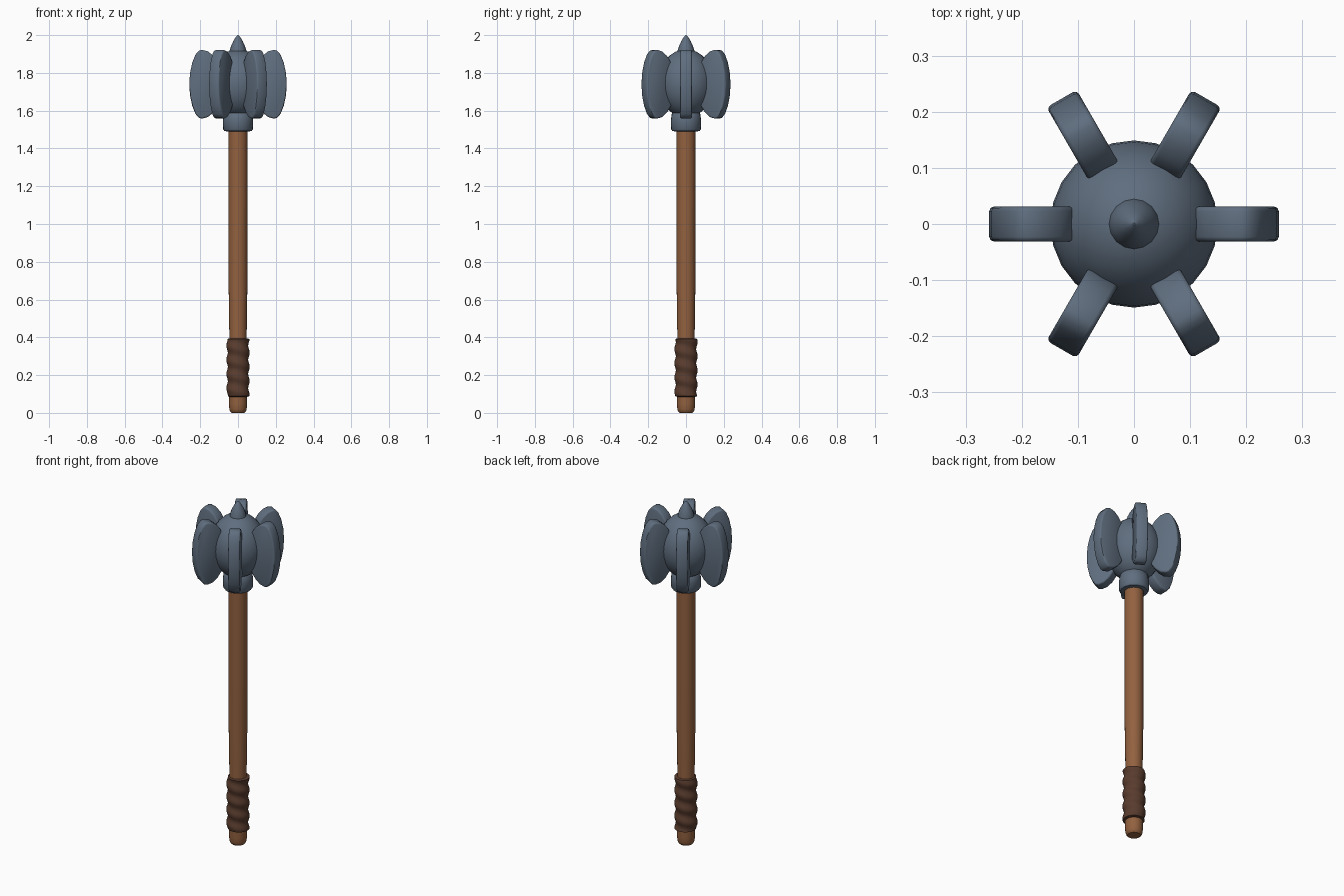
import bpy, bmesh, math
from mathutils import Matrix

cube = bpy.data.objects.get("Cube")
if cube:
    bpy.data.objects.remove(cube, do_unlink=True)


def material(name, rgb):
    m = bpy.data.materials.new(name)
    m.use_nodes = True
    m.diffuse_color = (*rgb, 1)
    bsdf = m.node_tree.nodes["Principled BSDF"]
    bsdf.inputs["Base Color"].default_value = (*rgb, 1)
    bsdf.inputs["Roughness"].default_value = 0.6
    return m


steel = material("blue grey steel", (0.115, 0.155, 0.21))
wood = material("brown wood", (0.29, 0.12, 0.05))
leather = material("dark leather", (0.1, 0.045, 0.027))


def finish(name, bm, mat, angle=40):
    bmesh.ops.recalc_face_normals(bm, faces=bm.faces)
    mesh = bpy.data.meshes.new(name)
    bm.to_mesh(mesh)
    bm.free()
    ob = bpy.data.objects.new(name, mesh)
    bpy.context.collection.objects.link(ob)
    mesh.materials.append(mat)
    bpy.ops.object.select_all(action="DESELECT")
    ob.select_set(True)
    bpy.context.view_layer.objects.active = ob
    bpy.ops.object.shade_smooth_by_angle(angle=math.radians(angle))
    return ob


def lathe(name, rings, mat, sides=24, ripple=None):
    """Capped tube through (radius, height) rings; ripple adds to the radius."""
    bm = bmesh.new()
    loops = []
    for r, z in rings:
        loop = []
        for i in range(sides):
            a = math.tau * i / sides
            rr = r + (ripple(a, z) if ripple else 0)
            loop.append(bm.verts.new((rr * math.cos(a), rr * math.sin(a), z)))
        loops.append(loop)
    for low, high in zip(loops, loops[1:]):
        for i in range(sides):
            j = (i + 1) % sides
            bm.faces.new((low[i], low[j], high[j], high[i]))
    bm.faces.new(loops[0])
    bm.faces.new(loops[-1])
    return finish(name, bm, mat)


# Wooden shaft with a rounded butt
lathe("shaft", [(0.034, 0), (0.041, 0.006), (0.046, 0.02), (0.048, 0.05),
                (0.046, 0.42), (0.05, 0.7), (0.05, 1.2), (0.05, 1.52)], wood)

# Leather grip with a spiral winding
BOTTOM, TOP, STEPS = 0.085, 0.395, 48
grip = [(0.048, BOTTOM)]
grip += [(0.058, BOTTOM + 0.004 + (TOP - BOTTOM - 0.008) * i / STEPS) for i in range(STEPS + 1)]
grip.append((0.048, TOP))
lathe("grip", grip, leather,
      ripple=lambda a, z: 0.004 * math.sin(math.tau * z / 0.075 + a) if BOTTOM < z < TOP else 0)

# Collar under the head
lathe("collar", [(0.052, 1.49), (0.072, 1.492), (0.079, 1.502), (0.08, 1.55),
                 (0.075, 1.585), (0.06, 1.6)], steel)

# Egg-shaped core of the head
bm = bmesh.new()
bmesh.ops.create_uvsphere(bm, u_segments=24, v_segments=16, radius=1)
bmesh.ops.transform(bm, verts=bm.verts,
                    matrix=Matrix.Translation((0, 0, 1.745)) @ Matrix.Diagonal((0.149, 0.149, 0.18, 1)))
finish("head_core", bm, steel)

# Pointed finial
lathe("top_spike", [(0.046, 1.9), (0.044, 1.92), (0.036, 1.945), (0.023, 1.972),
                    (0.009, 1.994), (0.002, 2.0)], steel, sides=16)

# Six curved flanges around the core
MID = 1.74
upper = [(0.258, 0), (0.254, 0.06), (0.242, 0.115), (0.225, 0.157), (0.207, 0.178),
         (0.19, 0.182), (0.16, 0.174), (0.13, 0.15), (0.106, 0.115)]
outline = upper + [(r, -h) for r, h in reversed(upper[1:])]
HALF = 0.031
for n in range(6):
    bm = bmesh.new()
    base = bm.faces.new([bm.verts.new((r, -HALF, MID + h)) for r, h in outline])
    swept = bmesh.ops.extrude_face_region(bm, geom=[base])["geom"]
    moved = [v for v in swept if isinstance(v, bmesh.types.BMVert)]
    bmesh.ops.translate(bm, verts=moved, vec=(0, 2 * HALF, 0))
    rims = [e for e in bm.edges if abs(e.verts[0].co.y - e.verts[1].co.y) < 1e-5]
    bmesh.ops.bevel(bm, geom=rims, offset=0.008, segments=2, profile=0.5, affect="EDGES")
    bmesh.ops.rotate(bm, verts=bm.verts, cent=(0, 0, 0),
                     matrix=Matrix.Rotation(math.tau * n / 6, 3, "Z"))
    finish(f"flange_{n + 1}", bm, steel, 45)
